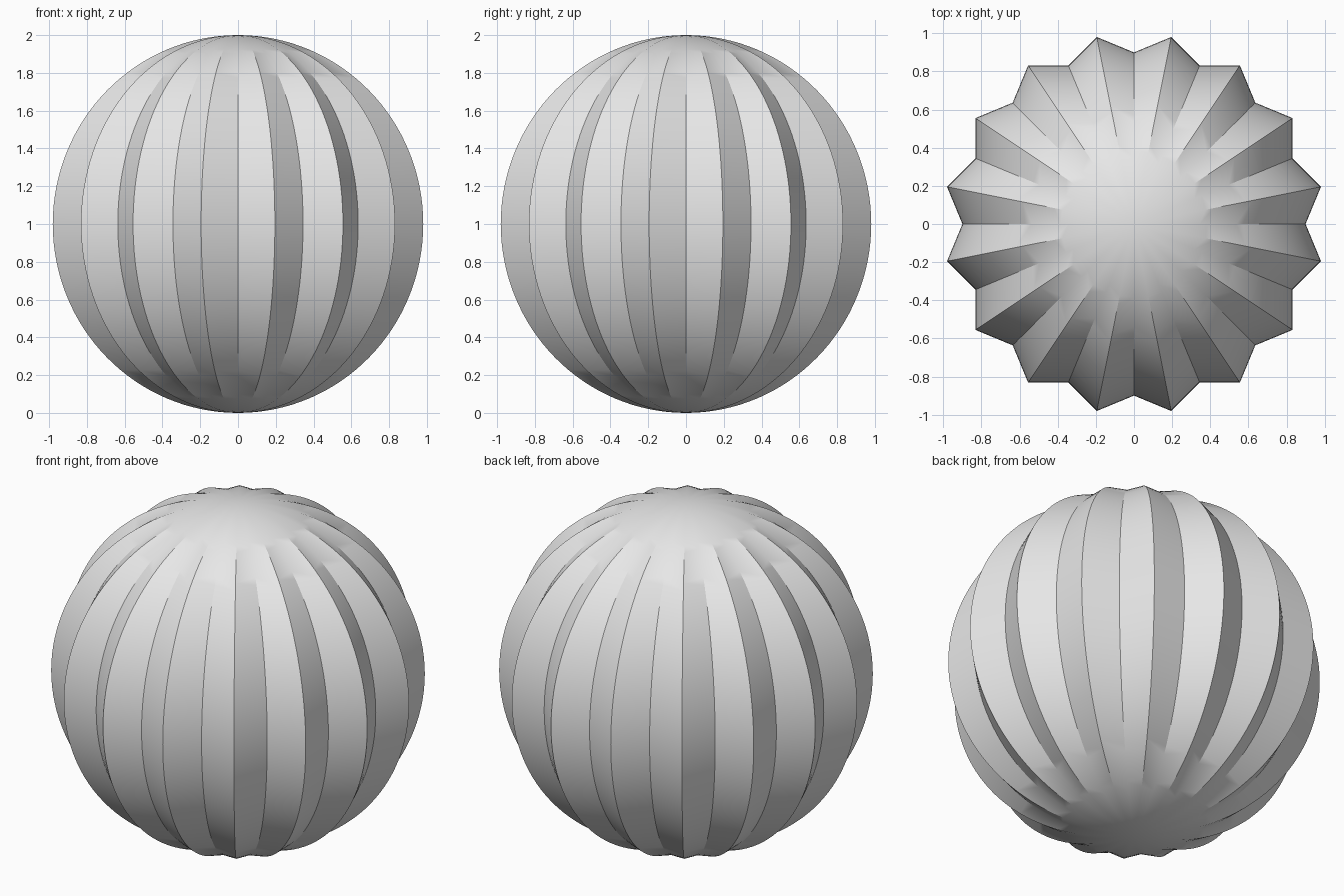
import bpy
import bmesh
from math import sin, cos, pi, radians

cube = bpy.data.objects.get("Cube")
if cube:
    bpy.data.objects.remove(cube, do_unlink=True)

RIBS = 16            # pleats around the sphere
RINGS = 64           # steps from pole to pole
RIDGE, VALLEY = 1.0, 0.9

# Plain grey paper
grey = bpy.data.materials.new("light_grey")
grey.use_nodes = True
colour = (0.8, 0.8, 0.8, 1)
grey.diffuse_color = colour
grey.node_tree.nodes["Principled BSDF"].inputs["Base Color"].default_value = colour

# Pleated sphere: star-shaped rings following a circular profile
bm = bmesh.new()
top = bm.verts.new((0, 0, 2))
bottom = bm.verts.new((0, 0, 0))
count = RIBS * 2
rings = []
for i in range(1, RINGS):
    polar = pi * i / RINGS
    ring = []
    for j in range(count):
        angle = 2 * pi * j / count
        radius = (RIDGE if j % 2 else VALLEY) * sin(polar)
        ring.append(bm.verts.new((radius * cos(angle), radius * sin(angle), 1 + cos(polar))))
    rings.append(ring)

for j in range(count):
    k = (j + 1) % count
    bm.faces.new((top, rings[0][j], rings[0][k]))
    bm.faces.new((bottom, rings[-1][k], rings[-1][j]))
    for upper, lower in zip(rings, rings[1:]):
        bm.faces.new((upper[j], lower[j], lower[k], upper[k]))

mesh = bpy.data.meshes.new("pleated_sphere")
bm.to_mesh(mesh)
bm.free()
mesh.materials.append(grey)
sphere = bpy.data.objects.new("pleated_sphere", mesh)
bpy.context.collection.objects.link(sphere)

# Smooth along each pleat, sharp at the folds
bpy.ops.object.select_all(action='DESELECT')
sphere.select_set(True)
bpy.context.view_layer.objects.active = sphere
bpy.ops.object.shade_smooth_by_angle(angle=radians(30))
